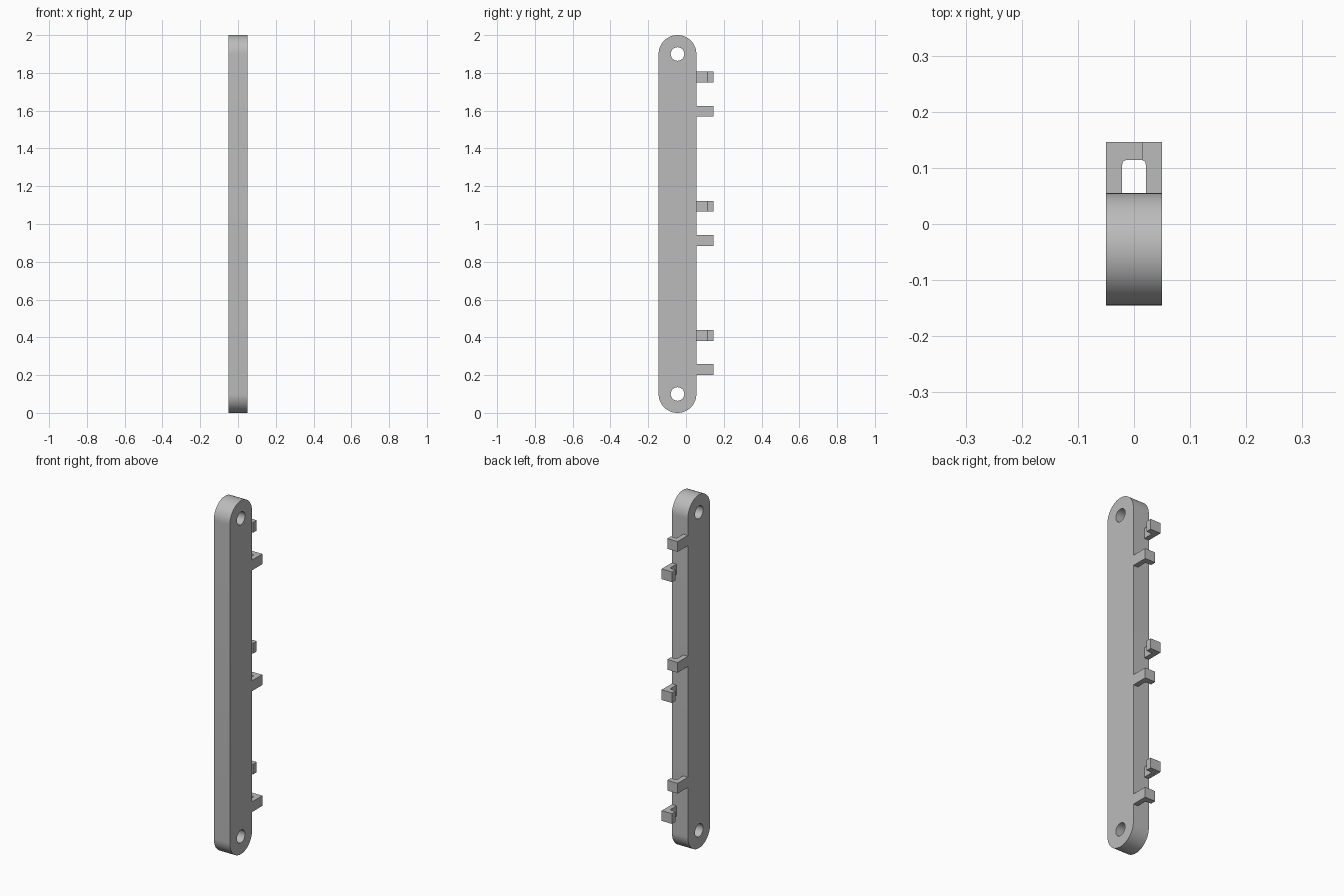
import bpy
import bmesh
from math import cos, sin, pi, radians
from mathutils import Vector

old = bpy.data.objects.get("Cube")
if old:
    bpy.data.objects.remove(old, do_unlink=True)

grey = bpy.data.materials.new("plain grey")
grey.use_nodes = True
colour = (0.5, 0.5, 0.5, 1)
grey.diffuse_color = colour
grey.node_tree.nodes["Principled BSDF"].inputs["Base Color"].default_value = colour


def arc(u, v, radius, start, end, steps):
    """Points along an arc, both ends included."""
    angles = [start + (end - start) * i / steps for i in range(steps + 1)]
    return [(u + radius * cos(a), v + radius * sin(a)) for a in angles]


def prism(name, loops, place, depth):
    """Fill an outline with optional holes, then extrude it by a vector."""
    bm = bmesh.new()
    edges = []
    for loop in loops:
        verts = [bm.verts.new(place(u, v)) for u, v in loop]
        edges += [bm.edges.new((verts[i - 1], verts[i])) for i in range(len(verts))]
    bmesh.ops.triangle_fill(bm, edges=edges, use_beauty=True)
    out = bmesh.ops.extrude_face_region(bm, geom=bm.faces[:], use_keep_orig=True)
    moved = [g for g in out["geom"] if isinstance(g, bmesh.types.BMVert)]
    bmesh.ops.translate(bm, verts=moved, vec=Vector(depth))
    bmesh.ops.recalc_face_normals(bm, faces=bm.faces[:])
    mesh = bpy.data.meshes.new(name)
    bm.to_mesh(mesh)
    bm.free()
    mesh.materials.append(grey)
    obj = bpy.data.objects.new(name, mesh)
    bpy.context.collection.objects.link(obj)
    bpy.ops.object.select_all(action='DESELECT')
    obj.select_set(True)
    bpy.context.view_layer.objects.active = obj
    bpy.ops.object.shade_smooth_by_angle(angle=radians(30))
    return obj


# Round-ended bar with a hole through each end
half, radius, hole = 0.05, 0.1, 0.036
mid_y, low, high = -0.045, 0.1, 1.9
outline = arc(mid_y, high, radius, 0, pi, 32) + arc(mid_y, low, radius, pi, 2 * pi, 32)
holes = [arc(mid_y, z, hole, 0, 2 * pi, 32)[:-1] for z in (low, high)]
prism("bar", [outline] + holes, lambda y, z: (-half, y, z), (2 * half, 0, 0))

# Pairs of opposed L-shaped hooks along the back, filleted in the inner corner
root, back, inner_y, inner_x, tip, fillet = 0.054, 0.146, 0.114, -0.021, 0.015, 0.008
height, pair_gap = 0.058, 0.181
hook = [(-half, root), (-half, back), (tip, back), (tip, inner_y)]
hook += arc(inner_x + fillet, inner_y - fillet, fillet, pi / 2, pi, 6)
hook += [(inner_x, root)]
for level, z in (("lower", 0.381), ("middle", 1.065), ("upper", 1.749)):
    for side, sign, base in (("right", 1, z), ("left", -1, z - pair_gap)):
        prism(f"{level}_{side}_hook", [hook],
              lambda x, y: (sign * x, y, base), (0, 0, height))
